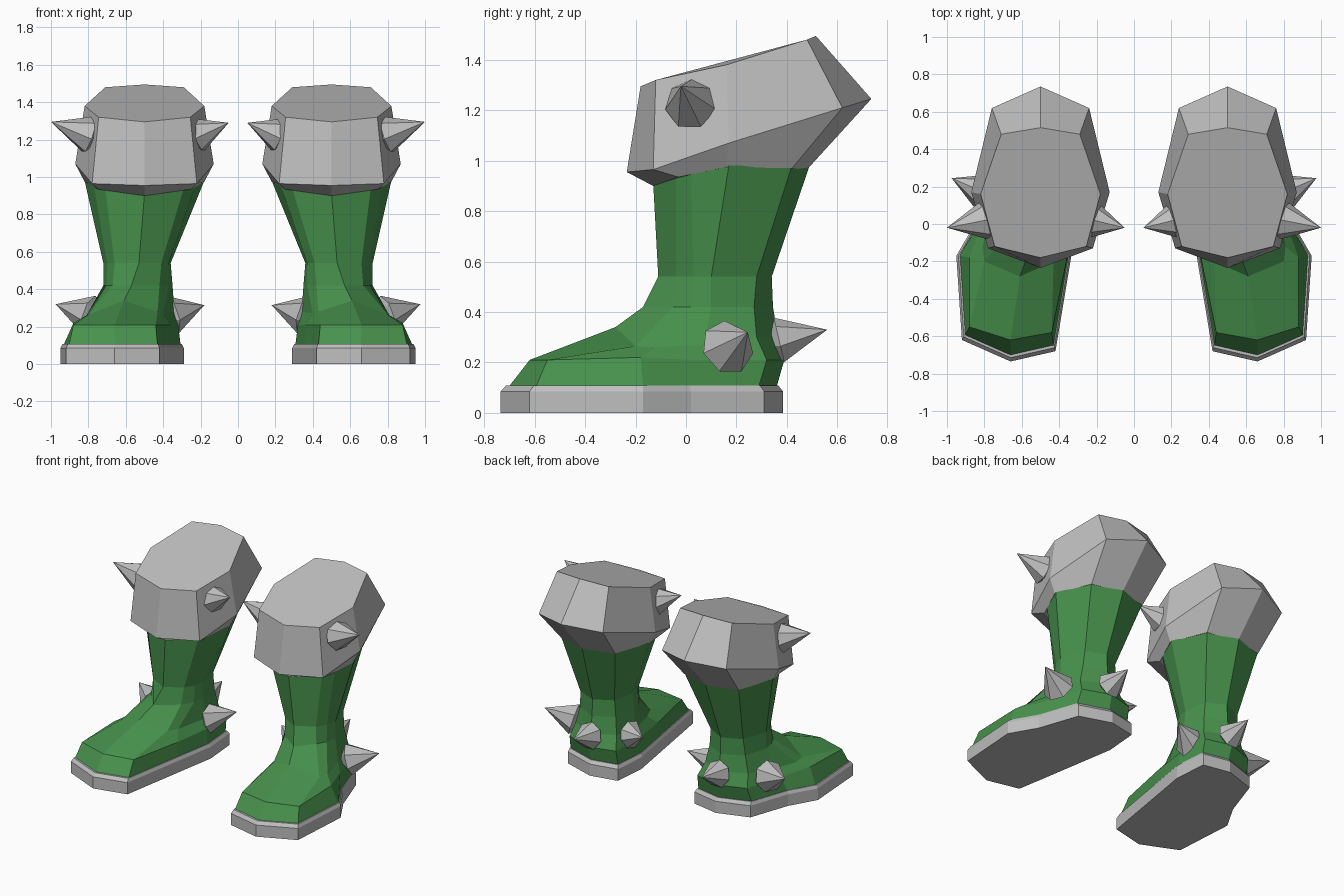
import bpy, bmesh, math
from mathutils import Vector

if "Cube" in bpy.data.objects:
    bpy.data.objects.remove(bpy.data.objects["Cube"])


def material(name, rgb):
    m = bpy.data.materials.new(name)
    m.diffuse_color = (*rgb, 1)
    m.use_nodes = True
    m.node_tree.nodes["Principled BSDF"].inputs["Base Color"].default_value = m.diffuse_color
    return m


GREEN = material("boot_green", (0.065, 0.29, 0.075))
GREY = material("pale_grey", (0.52, 0.52, 0.52))


def finish(bm, name, mat):
    """Store the right-hand part and its mirrored left-hand partner."""
    bmesh.ops.recalc_face_normals(bm, faces=bm.faces[:])
    for side in (1, -1):
        me = bpy.data.meshes.new(f"{name}_{'right' if side > 0 else 'left'}")
        copy = bm.copy()
        if side < 0:
            for v in copy.verts:
                v.co.x *= -1
            bmesh.ops.reverse_faces(copy, faces=copy.faces[:])
        copy.to_mesh(me)
        copy.free()
        me.materials.append(mat)
        bpy.context.collection.objects.link(bpy.data.objects.new(me.name, me))
    bm.free()


def loft(name, rings, mat):
    bm = bmesh.new()
    loops = [[bm.verts.new(p) for p in ring] for ring in rings]
    for a, b in zip(loops, loops[1:]):
        n = len(a)
        for i in range(n):
            j = (i + 1) % n
            bm.faces.new((a[i], a[j], b[j], b[i]))
    bm.faces.new(loops[0][::-1])
    bm.faces.new(loops[-1])
    finish(bm, name, mat)


def flat(ring, z):
    return [(x, y, z) for x, y in ring]


def inset(ring, f):
    cx, cy = 0.62, -0.15
    return [(cx + (x - cx) * f, cy + (y - cy) * f) for x, y in ring]


# Sole: foot outline, starting at the toe and passing the outer side
outline = [(.66, -.735), (.92, -.62), (.95, -.17), (.84, .02), (.74, .31),
           (.51, .385), (.31, .345), (.29, .10), (.34, -.20), (.42, -.68)]
loft("sole", [flat(outline, 0), flat(outline, .085),
              flat(inset(outline, .965), .108)], GREY)

# Boot upper: foot, instep, ankle and flaring shaft
foot = [(.66, -.62, .21), (.88, -.55, .21), (.88, -.18, .22), (.80, .04, .21),
        (.72, .32, .21), (.52, .39, .21), (.33, .34, .21), (.32, .10, .21),
        (.36, -.19, .21), (.44, -.58, .21)]
instep = [(.61, -.28, .34), (.80, -.20, .265), (.81, -.12, .26), (.76, .07, .27),
          (.70, .28, .30), (.52, .365, .30), (.36, .29, .30), (.34, .10, .28),
          (.40, -.12, .27), (.43, -.20, .28)]
ankle = [(.57, -.17), (.67, -.05), (.705, .02), (.72, .10), (.67, .27),
         (.52, .345), (.38, .27), (.35, .10), (.37, .02), (.42, -.06)]
shin = [(.53, -.11), (.66, -.04), (.70, .03), (.72, .10), (.66, .28),
        (.52, .34), (.39, .27), (.36, .10), (.37, .03), (.41, -.04)]
shaft_top = [(.50, -.13, .91), (.71, -.04, .94), (.77, .02, .95), (.82, .17, .98),
             (.72, .42, .98), (.50, .49, .98), (.28, .42, .98), (.18, .17, .98),
             (.23, .02, .95), (.29, -.04, .94)]
loft("boot_upper", [flat(inset(outline, .95), .10), foot, instep, flat(ankle, .42),
                    flat(shin, .54), shaft_top], GREEN)


def cuff_ring(half):
    """Half section (offset, y, z) from front to back, mirrored about x = 0.5."""
    right = [(.5 + d, y, z) for d, y, z in half]
    left = [(.5 - d, y, z) for d, y, z in half[1:-1]]
    return right + left[::-1]


# Cuff: underside, widest edge, sloping top
loft("cuff", [
    cuff_ring([(0, -.13, .90), (.25, -.03, .935), (.32, .16, .975), (.22, .42, .97), (0, .48, .965)]),
    cuff_ring([(0, -.235, .955), (.28, -.13, .965), (.37, .17, 1.07), (.26, .62, 1.21), (0, .735, 1.245)]),
    cuff_ring([(0, -.18, 1.295), (.245, -.12, 1.32), (.32, .16, 1.38), (.21, .48, 1.48), (0, .515, 1.495)]),
], GREY)


def spike(name, base, tip, radius, sides=7):
    base, tip = Vector(base), Vector(tip)
    axis = (tip - base).normalized()
    u = axis.cross(Vector((0, 0, 1))).normalized()
    w = u.cross(axis)
    bm = bmesh.new()
    ring = [bm.verts.new(base + radius * (math.cos(a) * w + math.sin(a) * u))
            for a in (math.tau * i / sides for i in range(sides))]
    point, root = bm.verts.new(tip), bm.verts.new(base - axis * .07)
    for i in range(sides):
        a, b = ring[i], ring[(i + 1) % sides]
        bm.faces.new((a, b, point))
        bm.faces.new((b, a, root))
    finish(bm, name, GREY)


# Spikes on the cuff and around the heel
spike("cuff_outer_spike", (.795, .02, 1.225), (1.0, -.02, 1.295), .105)
spike("cuff_inner_spike", (.215, .02, 1.225), (.05, -.02, 1.29), .095)
spike("heel_outer_spike", (.79, .165, .26), (.975, .245, .32), .11)
spike("heel_inner_spike", (.36, .165, .26), (.18, .245, .315), .11)
spike("heel_back_spike", (.52, .37, .285), (.52, .56, .33), .095)
